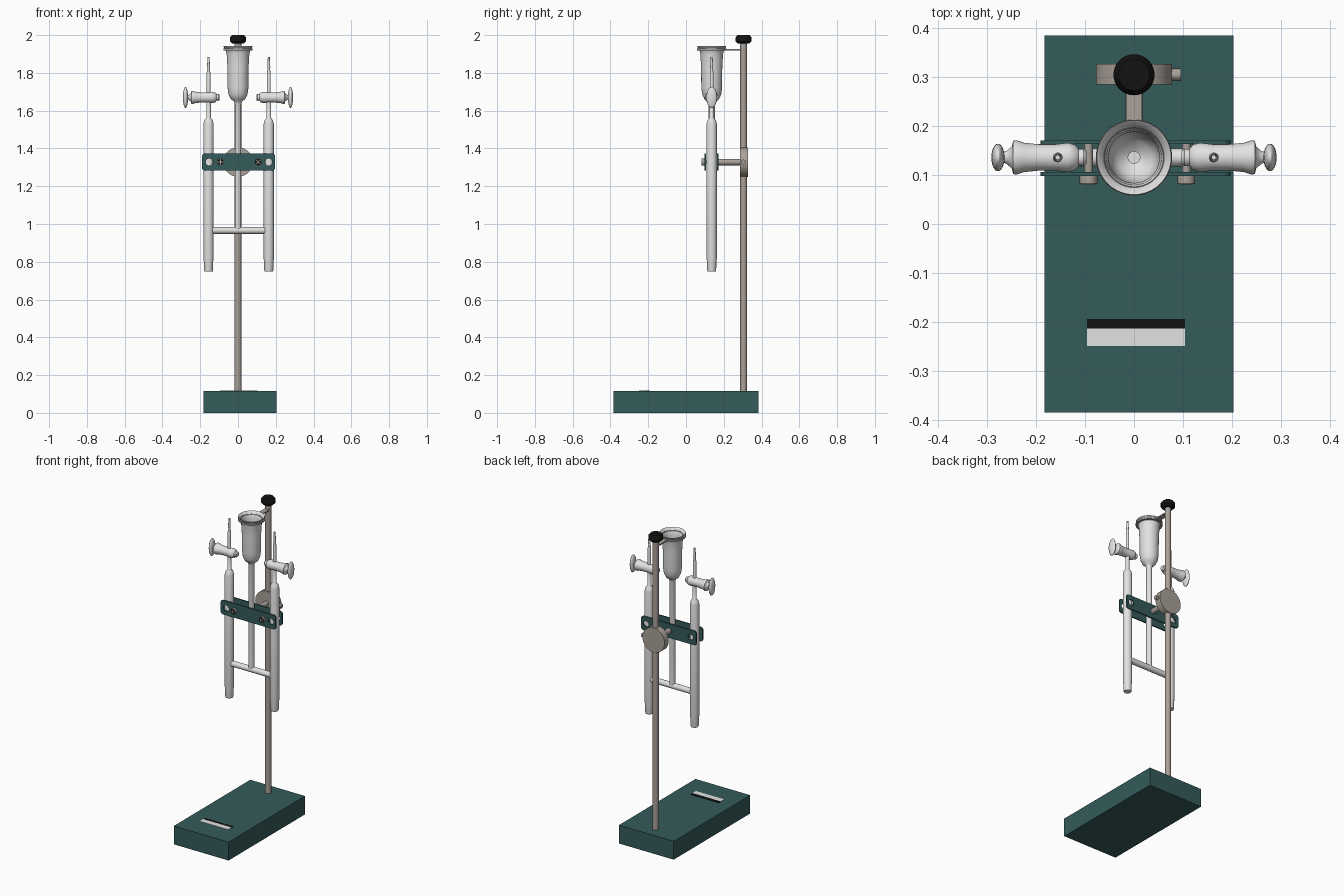
import bpy, bmesh, math
from mathutils import Matrix, Vector

if "Cube" in bpy.data.objects:
    bpy.data.objects.remove(bpy.data.objects["Cube"])


def mat(name, r, g, b):
    m = bpy.data.materials.new(name)
    m.diffuse_color = (r, g, b, 1)
    m.use_nodes = True
    m.node_tree.nodes["Principled BSDF"].inputs["Base Color"].default_value = m.diffuse_color
    return m


GREEN = mat("dark_green_paint", 0.035, 0.105, 0.105)
METAL = mat("warm_grey_metal", 0.40, 0.355, 0.32)
GLASS = mat("white_glass", 0.76, 0.76, 0.76)
BLACK = mat("black_plastic", 0.006, 0.006, 0.006)
LABEL = mat("label_white", 0.75, 0.76, 0.75)
AXIS = {'X': Matrix.Rotation(math.pi / 2, 4, 'Y'),
        'Y': Matrix.Rotation(-math.pi / 2, 4, 'X'),
        'Z': Matrix.Identity(4)}


def finish(bm, name, material, smooth=True):
    bmesh.ops.recalc_face_normals(bm, faces=bm.faces)
    me = bpy.data.meshes.new(name)
    bm.to_mesh(me)
    bm.free()
    me.materials.append(material)
    ob = bpy.data.objects.new(name, me)
    bpy.context.collection.objects.link(ob)
    if smooth:
        bpy.ops.object.select_all(action='DESELECT')
        ob.select_set(True)
        bpy.context.view_layer.objects.active = ob
        bpy.ops.object.shade_smooth_by_angle(angle=math.radians(40))
    return ob


def lathe(name, profile, material, at=(0, 0, 0), axis='Z', seg=32, flip=1):
    """Revolve (radius, height) points; flip=-1 mirrors along the axis."""
    bm = bmesh.new()
    vs = [bm.verts.new((r, 0, h * flip)) for r, h in profile]
    es = [bm.edges.new(p) for p in zip(vs, vs[1:])]
    bmesh.ops.spin(bm, geom=vs + es, cent=(0, 0, 0), axis=(0, 0, 1),
                   angle=2 * math.pi, steps=seg)
    bmesh.ops.remove_doubles(bm, verts=bm.verts, dist=1e-5)
    bm.transform(Matrix.Translation(at) @ AXIS[axis])
    return finish(bm, name, material)


def cyl(name, r, a, b, material, at=(0, 0, 0), axis='Z', seg=32):
    return lathe(name, [(0, a), (r, a), (r, b), (0, b)], material, at, axis, seg)


def box(name, lo, hi, material, spin=0):
    lo, hi = Vector(lo), Vector(hi)
    bm = bmesh.new()
    bmesh.ops.create_cube(bm, size=1)
    bm.transform(Matrix.Translation((lo + hi) / 2) @ Matrix.Rotation(spin, 4, 'Y')
                 @ Matrix.Diagonal((*(hi - lo), 1)))
    return finish(bm, name, material, False)


# base with its two-tone label
box("base", (-0.183, -0.385, 0), (0.203, 0.385, 0.117), GREEN)
box("label_white_strip", (-0.096, -0.249, 0.114), (0.104, -0.214, 0.119), LABEL)
box("label_black_strip", (-0.096, -0.214, 0.114), (0.104, -0.194, 0.119), BLACK)

# upright rod and cap
ROD_Y, TUBE_Y = 0.305, 0.136
cyl("upright_rod", 0.018, 0.10, 1.965, METAL, (0, ROD_Y, 0))
lathe("rod_cap", [(0, 1.955), (0.03, 1.955), (0.042, 1.967), (0.042, 1.988),
                  (0.032, 2.0), (0, 2.0)], BLACK, (0, ROD_Y, 0))

# round boss, thumb screw and arm holding the tube clamp
CZ = 1.328
cyl("boss_disc", 0.078, 0.285, 0.327, METAL, (0, 0, CZ), 'Y', 40)
cyl("boss_screw", 0.0125, 0.05, 0.096, METAL, (0, ROD_Y, CZ), 'X', 20)
cyl("clamp_arm", 0.017, 0.163, 0.29, METAL, (0, 0, CZ), 'Y')


# clamp plates: rounded outline with two round holes
def clamp_plate(name, y):
    cu = bpy.data.curves.new(name, 'CURVE')
    cu.dimensions, cu.fill_mode, cu.extrude = '2D', 'BOTH', 0.004

    def loop(pts):
        s = cu.splines.new('POLY')
        s.points.add(len(pts) - 1)
        for p, (u, v) in zip(s.points, pts):
            p.co = (u, v, 0, 1)
        s.use_cyclic_u = True

    def arc(cx, cz, r, a0, a1, n):
        return [(cx + r * math.cos(a0 + (a1 - a0) * i / n),
                 cz + r * math.sin(a0 + (a1 - a0) * i / n)) for i in range(n + 1)]
    q, r = math.pi / 2, 0.016
    corners = [(0.197, 0.045), (-0.191, 0.045), (-0.191, -0.045), (0.197, -0.045)]
    outline = []
    for i, (x, z) in enumerate(corners):
        outline += arc(x - math.copysign(r, x), z - math.copysign(r, z), r,
                       i * q, (i + 1) * q, 5)
    loop(outline)
    for x in (-0.152, 0.163):
        loop(arc(x, 0, 0.019, 0, 2 * math.pi, 24)[:-1])
    cu.materials.append(GREEN)
    ob = bpy.data.objects.new(name, cu)
    bpy.context.collection.objects.link(ob)
    ob.location, ob.rotation_euler = (0, y, CZ), (math.pi / 2, 0, 0)
    bpy.ops.object.select_all(action='DESELECT')
    ob.select_set(True)
    bpy.context.view_layer.objects.active = ob
    bpy.ops.object.convert(target='MESH')


clamp_plate("clamp_plate_front", 0.102)
clamp_plate("clamp_plate_back", 0.167)

# clamp bolts with black cross-slot faces
for side, x, spin in (("left", -0.093, 0), ("right", 0.107, math.pi / 4)):
    cyl("bolt_head_" + side, 0.018, 0.083, 0.1, METAL, (x, 0, CZ), 'Y', 24)
    cyl("bolt_shaft_" + side, 0.009, 0.098, 0.168, METAL, (x, 0, CZ), 'Y', 16)
    cyl("bolt_face_" + side, 0.0165, 0.0815, 0.084, BLACK, (x, 0, CZ), 'Y', 24)
    for k in range(2):
        box(f"bolt_cross_{side}_{k}", (x - 0.015, 0.0808, CZ - 0.002),
            (x + 0.015, 0.083, CZ + 0.002), METAL, spin + k * math.pi / 2)

# central reservoir: open flared cup on a long stem
lathe("reservoir", [(0, 0.96), (0.017, 0.96), (0.017, 1.635), (0.022, 1.65),
                    (0.038, 1.66), (0.05, 1.685), (0.055, 1.72), (0.056, 1.83),
                    (0.06, 1.90), (0.066, 1.925), (0.077, 1.938), (0.076, 1.942),
                    (0.062, 1.93), (0.056, 1.90), (0.052, 1.83), (0.051, 1.72),
                    (0.046, 1.69), (0.035, 1.668), (0.012, 1.655), (0.012, 1.55),
                    (0, 1.55)], GLASS, (0, TUBE_Y, 0), seg=40)
# ring and arm carrying the reservoir
lathe("support_ring", [(0.06, 1.918), (0.078, 1.918), (0.078, 1.928),
                       (0.06, 1.928), (0.06, 1.918)], METAL, (0, TUBE_Y, 0), seg=40)
box("support_arm", (-0.016, 0.205, 1.919), (0.016, 0.30, 1.927), METAL)
cyl("cross_tube", 0.018, -0.15, 0.155, GLASS, (0, TUBE_Y, 0.966), 'X')

# gas tubes with stopcocks
for side, x, s in (("left", -0.156, -1), ("right", 0.163, 1)):
    lathe("gas_tube_" + side,
          [(0, 0.748), (0.022, 0.748), (0.024, 0.755), (0.0245, 0.80), (0.027, 0.815),
           (0.027, 1.53), (0.022, 1.55), (0.012, 1.562), (0.012, 1.67)],
          GLASS, (x, TUBE_Y, 0))
    lathe("gas_nozzle_" + side,
          [(0.01, 1.66), (0.01, 1.80), (0.006, 1.822), (0.008, 1.83),
           (0.005, 1.885), (0, 1.885)], GLASS, (x, TUBE_Y, 0), seg=20)
    lathe("stopcock_" + side,
          [(0, 0.097), (0.013, 0.097), (0.018, 0.103), (0.017, 0.113), (0.026, 0.12),
           (0.030, 0.135), (0.027, 0.16), (0.027, 0.195), (0.030, 0.225),
           (0.035, 0.24), (0.034, 0.247), (0.022, 0.25), (0.012, 0.262),
           (0.010, 0.28), (0, 0.28)], GLASS, (0, TUBE_Y, 1.67), 'X', flip=s)
    bm = bmesh.new()
    bmesh.ops.create_uvsphere(bm, u_segments=24, v_segments=14, radius=1)
    bm.transform(Matrix.Translation((s * 0.278, TUBE_Y, 1.67))
                 @ Matrix.Diagonal((0.0135, 0.028, 0.056, 1)))
    finish(bm, "stopcock_handle_" + side, GLASS)
